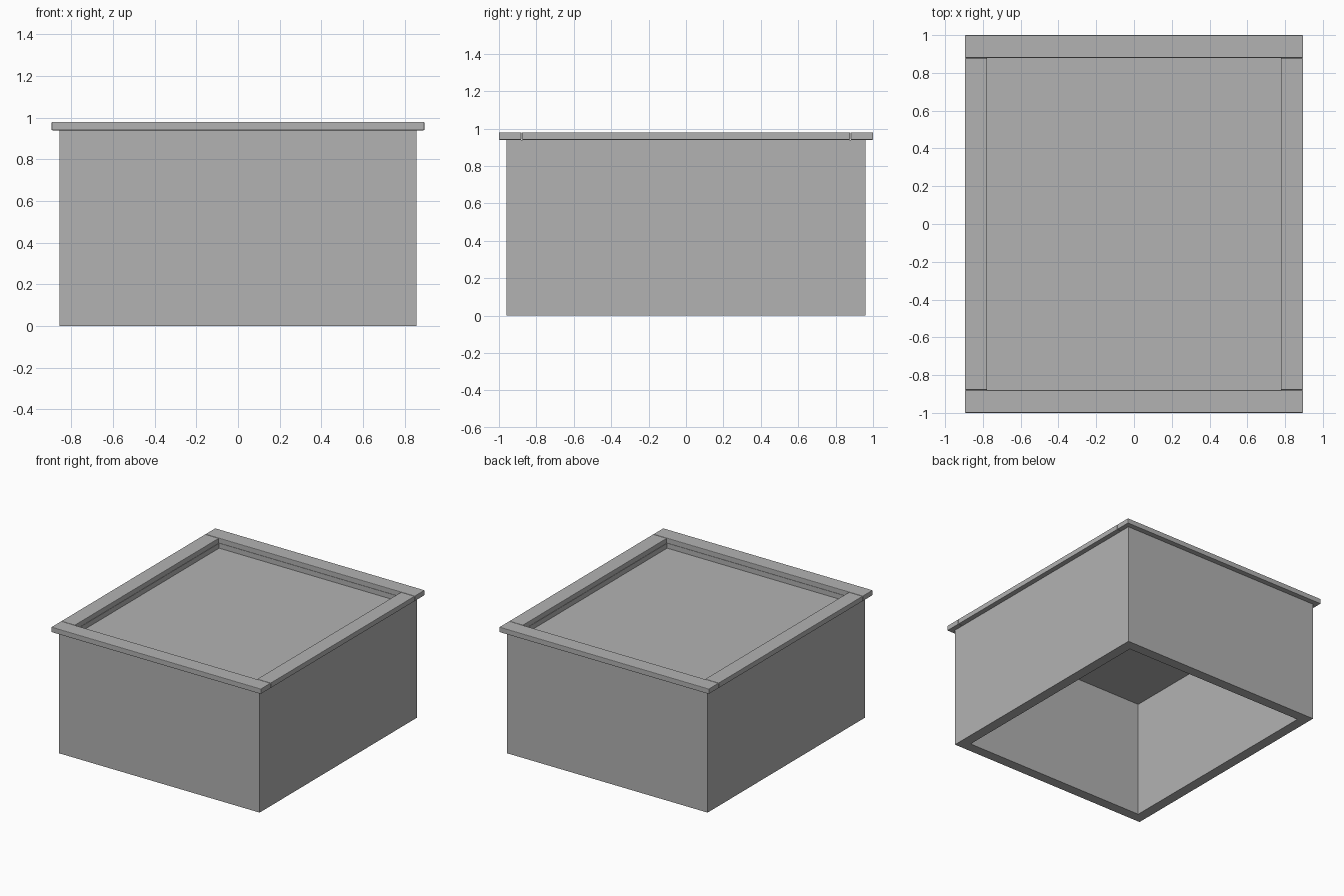
import bpy, bmesh

if "Cube" in bpy.data.objects:
    bpy.data.objects.remove(bpy.data.objects["Cube"])

grey = bpy.data.materials.new("plain grey")
grey.diffuse_color = (0.448, 0.448, 0.448, 1)
grey.use_nodes = True
grey.node_tree.nodes["Principled BSDF"].inputs["Base Color"].default_value = grey.diffuse_color

HX, HY = 0.857, 0.96            # outer half size of the walls
WALL = 0.079                    # wall thickness
WALL_TOP, RIM_TOP = 0.94, 0.98
RIM_X, RIM_Y = 0.895, 1.0       # outer half size of the rim
RIM_IN_X, RIM_IN_Y = 0.778, 0.88
FILL_Z = 0.902                  # level of the inner panel


def finish(name, bm):
    bmesh.ops.recalc_face_normals(bm, faces=bm.faces)
    mesh = bpy.data.meshes.new(name)
    bm.to_mesh(mesh)
    bm.free()
    mesh.materials.append(grey)
    obj = bpy.data.objects.new(name, mesh)
    bpy.context.collection.objects.link(obj)
    return obj


def plank(name, x0, x1, y0, y1):
    bm = bmesh.new()
    bmesh.ops.create_cube(bm, size=1)
    for v in bm.verts:
        v.co.x = x1 if v.co.x > 0 else x0
        v.co.y = y1 if v.co.y > 0 else y0
        v.co.z = RIM_TOP if v.co.z > 0 else WALL_TOP
    obj = finish(name, bm)
    bevel = obj.modifiers.new("soft edges", 'BEVEL')
    bevel.width = 0.004
    bevel.segments = 2


def rectangle(bm, hx, hy, z):
    return [bm.verts.new((sx * hx, sy * hy, z))
            for sx, sy in ((-1, -1), (1, -1), (1, 1), (-1, 1))]


# Open walls: a rectangular tube
bm = bmesh.new()
ix, iy = HX - WALL, HY - WALL
loops = [rectangle(bm, HX, HY, 0), rectangle(bm, HX, HY, WALL_TOP),
         rectangle(bm, ix, iy, WALL_TOP), rectangle(bm, ix, iy, 0)]
for a, b in zip(loops, loops[1:] + loops[:1]):
    for i in range(4):
        j = (i + 1) % 4
        bm.faces.new((a[i], a[j], b[j], b[i]))
finish("walls", bm)

# Flat panel just below the rim
bm = bmesh.new()
bm.faces.new(rectangle(bm, ix, iy, FILL_Z))
finish("inner_panel", bm)

# Rim planks: full-width ends, sides fitted between them
plank("rim_front", -RIM_X, RIM_X, -RIM_Y, -RIM_IN_Y)
plank("rim_back", -RIM_X, RIM_X, RIM_IN_Y, RIM_Y)
plank("rim_left", -RIM_X, -RIM_IN_X, -RIM_IN_Y + 0.002, RIM_IN_Y - 0.002)
plank("rim_right", RIM_IN_X, RIM_X, -RIM_IN_Y + 0.002, RIM_IN_Y - 0.002)
